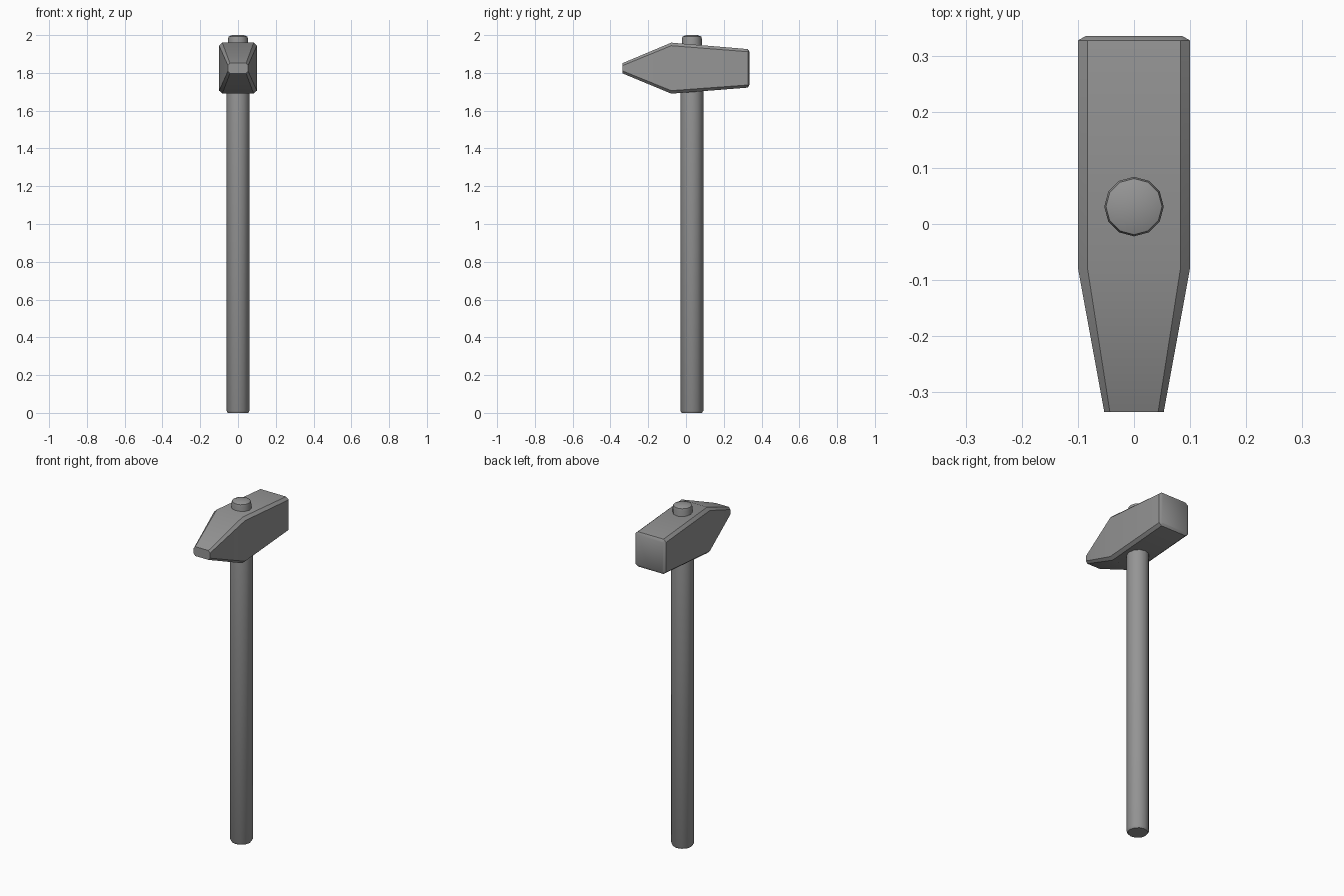
import bpy, bmesh
from math import sin, cos, pi, radians

if "Cube" in bpy.data.objects:
    bpy.data.objects.remove(bpy.data.objects["Cube"])

# Dark grey shared by both parts
grey = bpy.data.materials.new("dark_grey")
grey.diffuse_color = (0.3, 0.3, 0.3, 1)
grey.use_nodes = True
grey.node_tree.nodes["Principled BSDF"].inputs["Base Color"].default_value = grey.diffuse_color


def loft(name, rings):
    """Skin a list of equal-length point rings, cap both ends, smooth soft edges."""
    bm = bmesh.new()
    loops = [[bm.verts.new(p) for p in ring] for ring in rings]
    n = len(loops[0])
    for a, b in zip(loops, loops[1:]):
        for i in range(n):
            j = (i + 1) % n
            bm.faces.new((a[i], a[j], b[j], b[i]))
    bm.faces.new(loops[0])
    bm.faces.new(loops[-1])
    bmesh.ops.recalc_face_normals(bm, faces=bm.faces)
    mesh = bpy.data.meshes.new(name)
    bm.to_mesh(mesh)
    bm.free()
    mesh.materials.append(grey)
    ob = bpy.data.objects.new(name, mesh)
    bpy.context.collection.objects.link(ob)
    bpy.ops.object.select_all(action='DESELECT')
    bpy.context.view_layer.objects.active = ob
    ob.select_set(True)
    bpy.ops.object.shade_smooth_by_angle(angle=radians(32))
    return ob


def section(y, w, z0, z1, cx, cz):
    """Rectangle with chamfered corners, across the head at y."""
    return [(w - cx, y, z0), (w, y, z0 + cz), (w, y, z1 - cz), (w - cx, y, z1),
            (cx - w, y, z1), (-w, y, z1 - cz), (-w, y, z0 + cz), (cx - w, y, z0)]


# Head: wedge peen at the front, block with a bevelled striking face at the back
loft("head", [section(*s) for s in (
    (-0.335, 0.053, 1.797, 1.852, 0.010, 0.013),
    (-0.078, 0.100, 1.690, 1.960, 0.017, 0.016),
    (0.327, 0.100, 1.722, 1.926, 0.017, 0.014),
    (0.335, 0.086, 1.735, 1.913, 0.004, 0.004))])

# Handle: 12-sided shaft, narrower where it passes through the head
profile = [(0.054, 0.0), (0.061, 0.012), (0.061, 1.72), (0.053, 1.80),
           (0.053, 1.978), (0.050, 1.992), (0.030, 2.0)]
loft("handle", [
    [(r * cos(i * pi / 6), 0.031 + r * sin(i * pi / 6), z) for i in range(12)]
    for r, z in profile])
